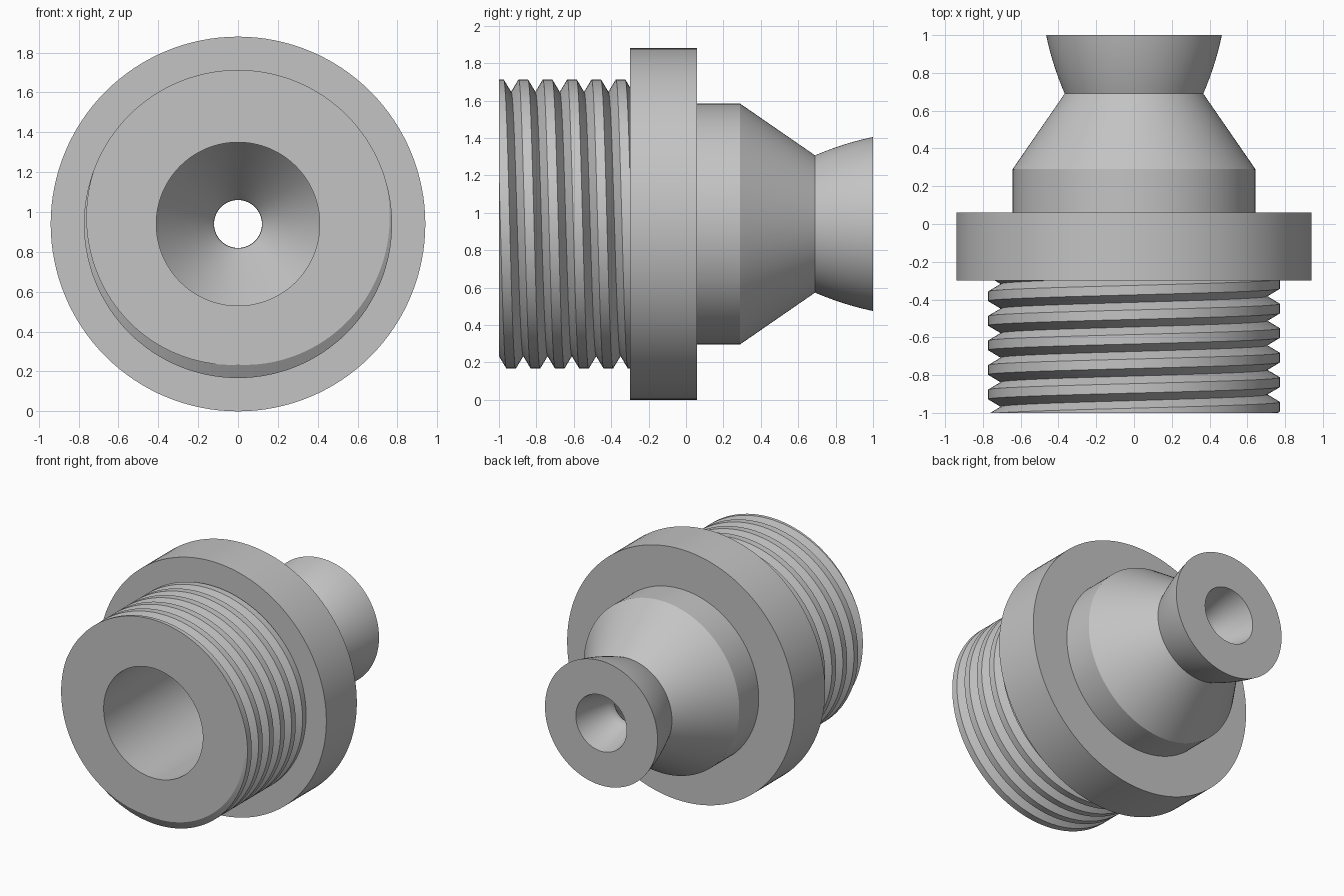
import bpy, bmesh
from math import sin, cos, pi, radians

cube = bpy.data.objects.get("Cube")
if cube:
    bpy.data.objects.remove(cube, do_unlink=True)

SEG = 128          # sides of every round part
AXIS_Z = 0.94      # height of the centre line
BORE = 0.41
FRONT, SEAT = -1.0, -0.30

steel = bpy.data.materials.new("grey steel")
steel.use_nodes = True
grey = (0.55, 0.55, 0.55, 1)
steel.diffuse_color = grey
steel.node_tree.nodes["Principled BSDF"].inputs["Base Color"].default_value = grey


def polar(r, y, j):
    a = 2 * pi * j / SEG
    return (r * sin(a), y, AXIS_Z + r * cos(a))


def finish(bm, name):
    bmesh.ops.recalc_face_normals(bm, faces=bm.faces)
    mesh = bpy.data.meshes.new(name)
    bm.to_mesh(mesh)
    bm.free()
    mesh.materials.append(steel)
    obj = bpy.data.objects.new(name, mesh)
    bpy.context.collection.objects.link(obj)
    bpy.ops.object.select_all(action='DESELECT')
    obj.select_set(True)
    bpy.context.view_layer.objects.active = obj
    bpy.ops.object.shade_smooth_by_angle(angle=radians(28))
    return obj


def lathe(name, profile):
    """Spin a closed (radius, y) outline about the centre line."""
    bm = bmesh.new()
    rings = [[bm.verts.new(polar(r, y, j)) for j in range(SEG)] for r, y in profile]
    for a, b in zip(rings, rings[1:] + rings[:1]):
        for j in range(SEG):
            k = (j + 1) % SEG
            bm.faces.new((a[j], a[k], b[k], b[j]))
    return finish(bm, name)


def bell(r0, r1, steps=10):
    """Outlet curve that opens quickly, then straightens."""
    pts = []
    for i in range(steps + 1):
        t = i / steps
        pts.append((r0 + (r1 - r0) * (1.35 * t - 0.35 * t * t), 0.69 + 0.31 * t))
    return pts


# Flange, collar, cone and flared outlet, with the bore through them
outside = [(BORE, SEAT), (0.94, SEAT), (0.94, 0.06), (0.643, 0.06), (0.643, 0.29)]
throat = [(0.122, 0.67), (0.14, 0.645), (0.168, 0.61)]
lathe("nozzle_body",
      outside + bell(0.367, 0.465) + bell(0.12, 0.21)[::-1] + throat + [(BORE, 0.29)])

# Threaded shank: a helical strip, trimmed flat at both ends
PITCH = 0.13
tooth = [(0.773, -0.025), (0.773, 0.025), (0.706, PITCH / 2)]
rows = [(r, -0.87 + y + PITCH * n) for n in range(-3, 7) for r, y in tooth]
bm = bmesh.new()
grid = [[bm.verts.new(polar(r, y + PITCH * j / SEG, j)) for j in range(SEG)]
        for r, y in rows]
for i in range(len(rows) - 4):
    for j in range(SEG):
        # after a full turn each row meets the next tooth
        k, up = (j + 1, 0) if j < SEG - 1 else (0, 3)
        bm.faces.new((grid[i][j], grid[i + up][k], grid[i + up + 1][k], grid[i + 1][j]))
loose = [v for v in bm.verts if not v.link_faces]
bmesh.ops.delete(bm, geom=loose, context='VERTS')

bore_rings = []
for y, side in ((FRONT, -1), (SEAT, 1)):
    bmesh.ops.bisect_plane(bm, geom=bm.verts[:] + bm.edges[:] + bm.faces[:], dist=1e-6,
                           plane_co=(0, y, 0), plane_no=(0, side, 0), clear_outer=True)
# End faces between the trimmed thread and the bore
for y in (FRONT, SEAT):
    rim = [e for e in bm.edges if e.is_boundary
           and all(abs(v.co.y - y) < 1e-4 for v in e.verts)]
    ring = [bm.verts.new(polar(BORE, y, j)) for j in range(SEG)]
    inner = [bm.edges.new((ring[j], ring[(j + 1) % SEG])) for j in range(SEG)]
    bmesh.ops.triangle_fill(bm, edges=rim + inner, use_beauty=True, normal=(0, 1, 0))
    bore_rings.append(ring)
a, b = bore_rings
for j in range(SEG):
    k = (j + 1) % SEG
    bm.faces.new((a[j], a[k], b[k], b[j]))
finish(bm, "threaded_shank")
